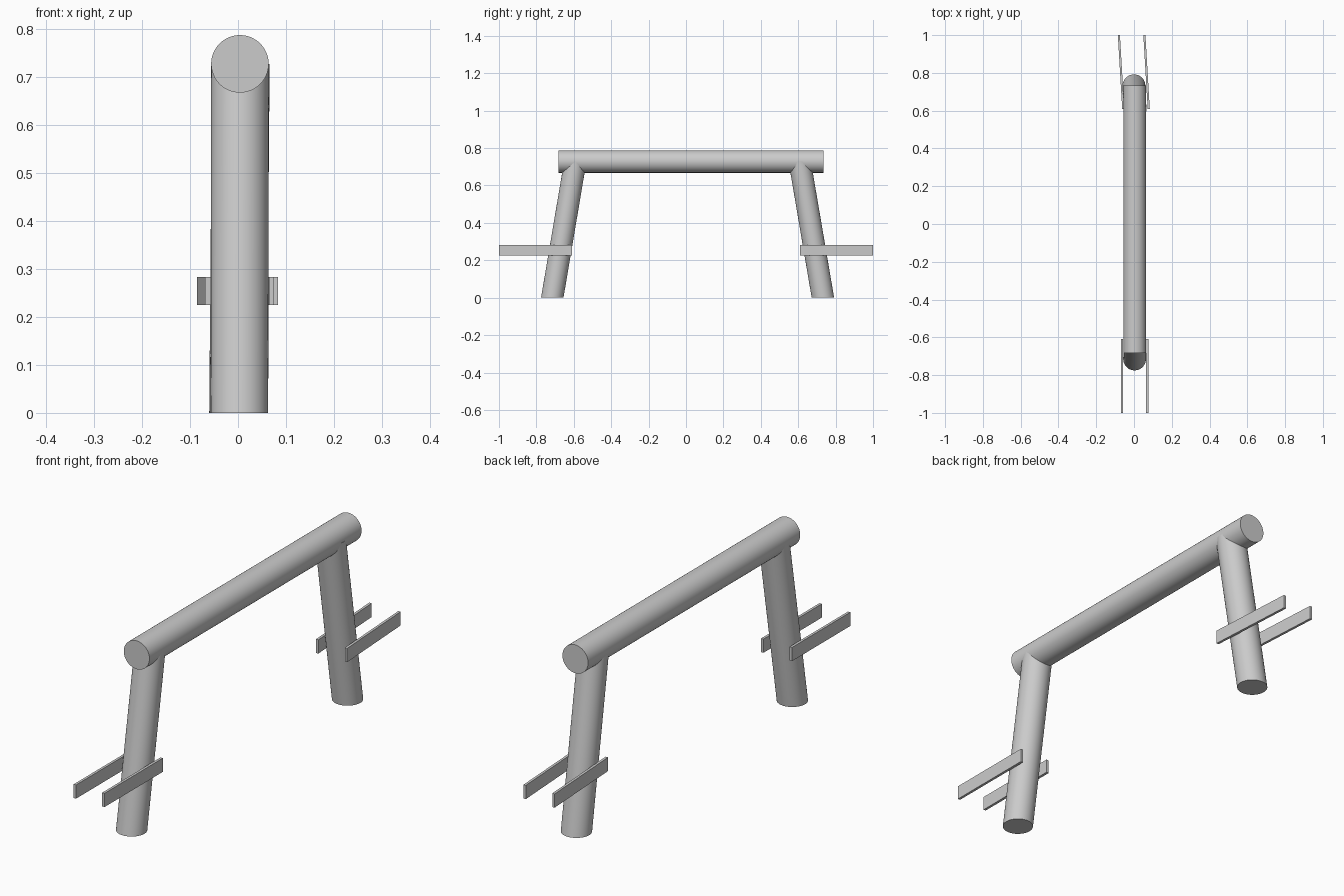
import bpy, bmesh
from mathutils import Vector
from math import cos, sin, tau, radians

if "Cube" in bpy.data.objects:
    bpy.data.objects.remove(bpy.data.objects["Cube"])

R = 0.06
SIDES = 64


def make_object(name, bm, smooth=False):
    bmesh.ops.recalc_face_normals(bm, faces=bm.faces)
    mesh = bpy.data.meshes.new(name)
    bm.to_mesh(mesh)
    bm.free()
    obj = bpy.data.objects.new(name, mesh)
    bpy.context.collection.objects.link(obj)
    if smooth:
        bpy.ops.object.select_all(action='DESELECT')
        obj.select_set(True)
        bpy.context.view_layer.objects.active = obj
        bpy.ops.object.shade_smooth_by_angle(angle=radians(30))
    return obj


def log(name, start, end, u, v):
    """Round log between two centres; u, v span the plane of both end cuts."""
    bm = bmesh.new()
    rings = []
    for c in (start, end):
        rings.append([bm.verts.new(Vector(c) + R * (Vector(u) * cos(tau * i / SIDES)
                                                    + Vector(v) * sin(tau * i / SIDES)))
                      for i in range(SIDES)])
    a, b = rings
    for i in range(SIDES):
        j = (i + 1) % SIDES
        bm.faces.new((a[i], a[j], b[j], b[i]))
    bm.faces.new(a)
    bm.faces.new(b)
    return make_object(name, bm, smooth=True)


def plank(name, x0, y0, x1, y1, thick=0.011, z0=0.225, z1=0.283):
    """Thin board standing on edge, running from (x0, y0) to (x1, y1)."""
    bm = bmesh.new()
    t = thick / 2
    base = bm.faces.new([bm.verts.new((x, y, z0)) for x, y in
                         ((x0 - t, y0), (x0 + t, y0), (x1 + t, y1), (x1 - t, y1))])
    ext = bmesh.ops.extrude_face_region(bm, geom=[base], use_keep_orig=True)
    top = [e for e in ext['geom'] if isinstance(e, bmesh.types.BMVert)]
    bmesh.ops.translate(bm, verts=top, vec=(0, 0, z1 - z0))
    return make_object(name, bm)


X, Y, Z = (1, 0, 0), (0, 1, 0), (0, 0, 1)

# Horizontal top beam
log("top_beam", (0.004, -0.683, 0.728), (0.004, 0.734, 0.728), X, Z)

# Slanted legs, cut level at the ground and ending inside the beam
log("front_leg", (0.003, -0.715, 0), (0.004, -0.592, 0.728), X, Y)
log("rear_leg", (0.0, 0.732, 0), (0.006, 0.608, 0.728), X, Y)

# Pairs of boards on either side of each leg
plank("front_board_left", -0.063, -1.0, -0.063, -0.61)
plank("front_board_right", 0.070, -1.0, 0.070, -0.61)
plank("rear_board_left", -0.057, 0.61, -0.080, 1.0)
plank("rear_board_right", 0.078, 0.61, 0.055, 1.0)
